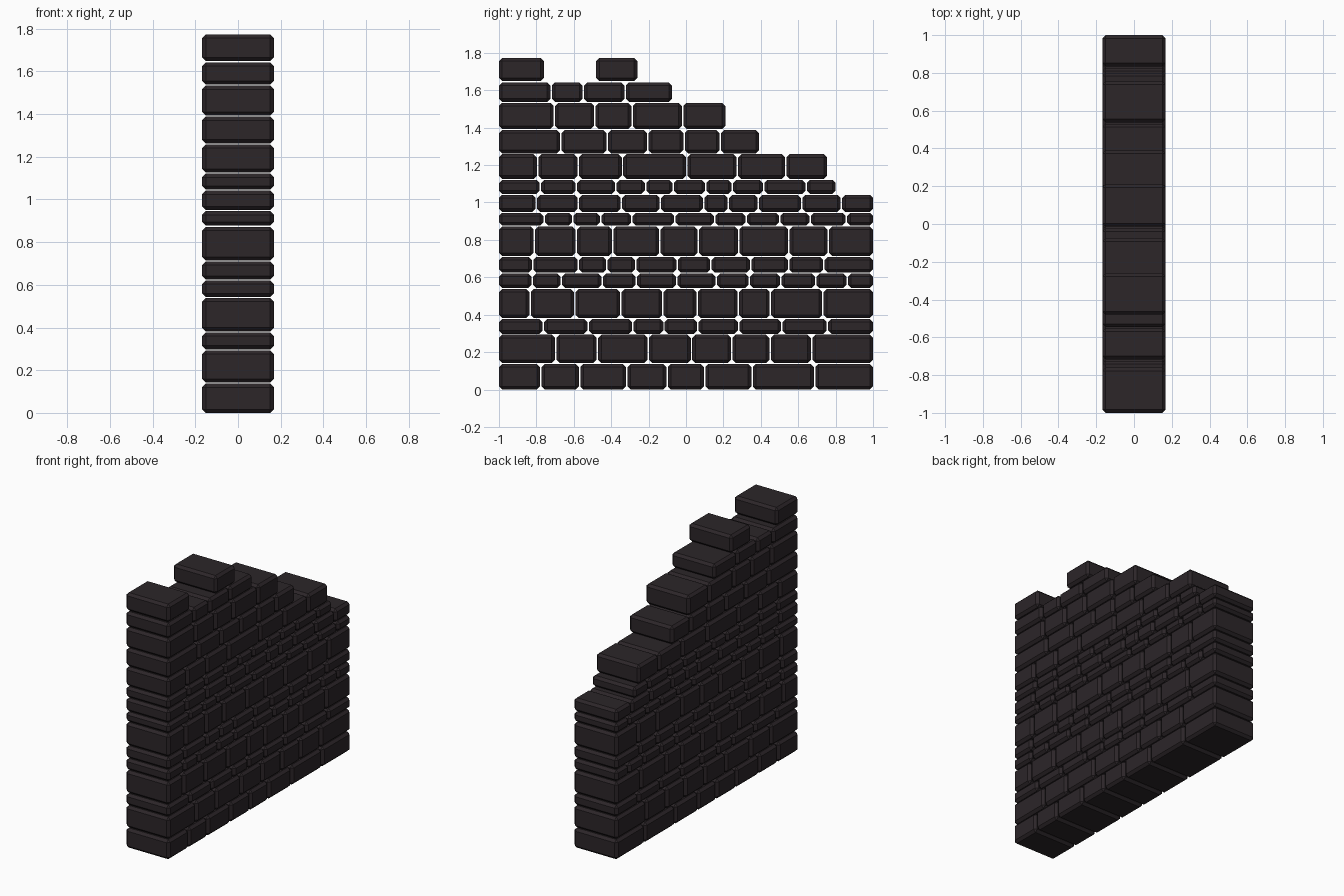
import bpy, bmesh, random
from mathutils import Matrix

if "Cube" in bpy.data.objects:
    bpy.data.objects.remove(bpy.data.objects["Cube"])

random.seed(4)
GAP = 0.008      # open joint between bricks
BED = 0.005      # open joint between courses
HALF_X = 0.168   # half the wall thickness

stone = bpy.data.materials.new("dark_stone")
stone.diffuse_color = (0.025, 0.019, 0.022, 1)
stone.use_nodes = True
stone.node_tree.nodes["Principled BSDF"].inputs["Base Color"].default_value = stone.diffuse_color

# Each course from the ground up: top z, number of bricks, y of its stepped end
courses = [
    (0.137, 8, 1), (0.293, 8, 1), (0.377, 9, 1), (0.538, 9, 1), (0.620, 11, 1),
    (0.709, 10, 1), (0.872, 9, 1), (0.945, 11, 1), (1.041, 10, 1),
    (1.121, 10, 0.80), (1.258, 7, 0.755), (1.388, 6, 0.39),
    (1.533, 5, 0.21), (1.642, 4, -0.075),
]


def brick(bm, y0, y1, z0, z1):
    size = (2 * HALF_X, y1 - y0, z1 - z0)
    place = Matrix.Translation((0, (y0 + y1) / 2, (z0 + z1) / 2))
    bmesh.ops.create_cube(bm, size=1, matrix=place @ Matrix.Diagonal((*size, 1)))


def course(name, z0, z1, spans):
    bm = bmesh.new()
    for y0, y1 in spans:
        brick(bm, y0, y1, z0, z1)
    # chipped-looking chamfer on every edge
    bmesh.ops.bevel(bm, geom=bm.edges[:], offset=0.017, segments=1,
                    affect='EDGES', profile=0.5)
    mesh = bpy.data.meshes.new(name)
    bm.to_mesh(mesh)
    bm.free()
    mesh.materials.append(stone)
    bpy.context.collection.objects.link(bpy.data.objects.new(name, mesh))


def uneven_spans(count, end):
    """Split the run from y = -1 to end into bricks of irregular length."""
    weights = [random.uniform(0.7, 1.3) for _ in range(count)]
    unit = (end + 1 - GAP * (count - 1)) / sum(weights)
    spans, y = [], -1
    for w in weights:
        spans.append((y, y + w * unit))
        y += w * unit + GAP
    return spans


# Full courses below, stepped courses above
z = 0
for i, (top, count, end) in enumerate(courses):
    course(f"brick_course_{i + 1:02d}", z, top, uneven_spans(count, end))
    z = top + BED

# Two loose bricks left on the broken top
course("top_bricks", 1.649, 1.773, [(-1, -0.76), (-0.48, -0.26)])
